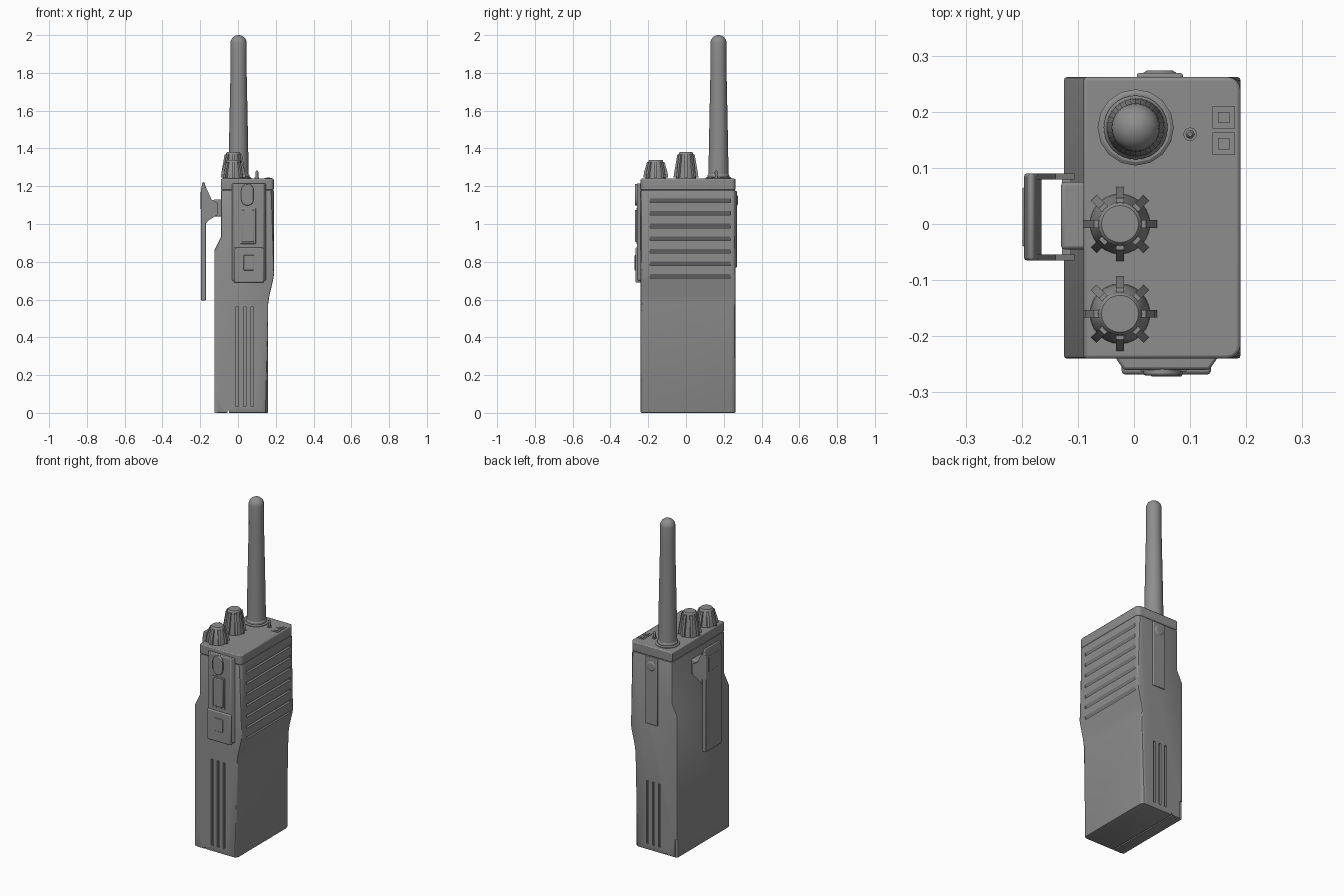
import bpy, bmesh, math
from mathutils import Matrix

if "Cube" in bpy.data.objects:
    bpy.data.objects.remove(bpy.data.objects["Cube"])

grey = bpy.data.materials.new("grey plastic")
grey.use_nodes = True
COLOUR = (0.27, 0.27, 0.27, 1)
grey.diffuse_color = COLOUR
grey.node_tree.nodes["Principled BSDF"].inputs["Base Color"].default_value = COLOUR
parts = []


def finish(name, bm, bevel=0.0, segments=2):
    bmesh.ops.recalc_face_normals(bm, faces=bm.faces)
    mesh = bpy.data.meshes.new(name)
    bm.to_mesh(mesh)
    bm.free()
    mesh.materials.append(grey)
    ob = bpy.data.objects.new(name, mesh)
    bpy.context.collection.objects.link(ob)
    parts.append(ob)
    if bevel:
        mod = ob.modifiers.new("soft edges", "BEVEL")
        mod.width, mod.segments = bevel, segments
        mod.limit_method, mod.angle_limit = "ANGLE", math.radians(40)
    return ob


def add_prism(bm, pts, axis, lo, hi):
    """Extrude a 2D outline along y (points are x, z) or z (points are x, y)."""
    def place(p, t):
        return (p[0], t, p[1]) if axis == "y" else (p[0], p[1], t)
    a = [bm.verts.new(place(p, lo)) for p in pts]
    b = [bm.verts.new(place(p, hi)) for p in pts]
    bm.faces.new(a)
    bm.faces.new(b[::-1])
    for i in range(len(pts)):
        j = (i + 1) % len(pts)
        bm.faces.new((a[i], b[i], b[j], a[j]))
    return a + b


def prism(name, pts, axis, lo, hi, bevel=0.0, segments=2):
    bm = bmesh.new()
    add_prism(bm, pts, axis, lo, hi)
    return finish(name, bm, bevel, segments)


def rect(x0, x1, v0, v1):
    return [(x0, v0), (x1, v0), (x1, v1), (x0, v1)]


def box(name, x, y, z, bevel=0.0):
    return prism(name, rect(*x, *y), "z", *z, bevel)


def add_lathe(bm, profile, centre, sides):
    rings = []
    for r, z in profile:
        rings.append([bm.verts.new((centre[0] + r * math.cos(i * math.tau / sides),
                                    centre[1] + r * math.sin(i * math.tau / sides), z))
                      for i in range(sides)])
    for a, b in zip(rings, rings[1:]):
        for i in range(sides):
            j = (i + 1) % sides
            bm.faces.new((a[i], a[j], b[j], b[i]))
    bm.faces.new(rings[0][::-1])
    bm.faces.new(rings[-1])


def lathe(name, profile, centre, sides=32):
    bm = bmesh.new()
    add_lathe(bm, profile, centre, sides)
    return finish(name, bm)


def capsule(x, z, r, half):
    """Upright rounded slot outline in x, z."""
    return [(x + r * math.cos(a), z + (half if k < 9 else -half) + r * math.sin(a))
            for k in range(18) for a in [math.pi * (k if k < 9 else k - 1) / 8]]


def shell(name, pts, bevel):
    """Case section with larger rounding on its upright +x corners."""
    bm = bmesh.new()
    add_prism(bm, pts, "y", -0.24, 0.262)
    edges = [e for e in bm.edges if all(v.co.x > 0.1 for v in e.verts)
             and abs(e.verts[0].co.y - e.verts[1].co.y) < 0.01]
    bmesh.ops.bevel(bm, geom=edges, offset=0.024, segments=4, profile=0.5, affect="EDGES")
    return finish(name, bm, bevel)


# Case and top cap, meeting at a fine seam
body = shell("case", [(-0.125, 0), (0.16, 0), (0.16, 0.58), (0.166, 0.62), (0.185, 0.70),
                      (0.19, 0.73), (0.19, 1.18), (-0.09, 1.18), (-0.09, 0.93),
                      (-0.125, 0.86)], 0.006)
cap = shell("top_cap", rect(-0.09, 0.19, 1.18, 1.24), 0.006)

# Grooves: speaker louvres, grip slots on both ends, battery seam underneath
bm = bmesh.new()
for i in range(7):
    z = 0.713 + i * 0.0667
    add_prism(bm, [(0.176, z), (0.25, z), (0.25, z + 0.022), (0.19, z + 0.022)],
              "y", -0.19, 0.235)
for x in (-0.005, 0.035, 0.075):
    add_prism(bm, rect(x - 0.007, x + 0.007, 0.035, 0.56), "y", -0.3, -0.229)
    add_prism(bm, rect(x - 0.007, x + 0.007, 0.035, 0.42), "y", 0.251, 0.3)
add_prism(bm, rect(-0.056, -0.048, -0.1, 0.012), "y", -0.3, 0.3)
for lo, hi in ((-0.3, -0.234), (0.256, 0.3)):
    add_prism(bm, rect(-0.2, -0.108, -0.1, 0.11), "y", lo, hi)
cutter = finish("groove_cutter", bm)
cutter.hide_render = True
parts.remove(cutter)
cut = body.modifiers.new("grooves", "BOOLEAN")
cut.object, cut.operation, cut.solver = cutter, "DIFFERENCE", "EXACT"
bpy.context.view_layer.objects.active = body
for name in [m.name for m in body.modifiers]:
    bpy.ops.object.modifier_apply(modifier=name)
bpy.data.objects.remove(cutter)

# Control panel on the front
prism("control_panel", [(-0.035, -0.23), (-0.03, -0.243), (-0.018, -0.26), (0.134, -0.26),
                        (0.146, -0.243), (0.153, -0.23)], "z", 0.70, 1.215, 0.005)
box("talk_button", (-0.022, 0.137), (-0.268, -0.24), (0.69, 0.875), 0.006)
box("talk_button_grip", (0.03, 0.086), (-0.272, -0.262), (0.755, 0.835), 0.003)
box("middle_button_frame", (0.012, 0.094), (-0.263, -0.25), (0.895, 1.085), 0.002)
box("middle_button", (0.02, 0.086), (-0.27, -0.25), (0.905, 1.075), 0.004)
prism("upper_button", capsule(0.05, 1.155, 0.033, 0.025), "y", -0.27, -0.25, 0.004)

# Accessory plate and screw on the back
box("accessory_plate", (0.005, 0.087), (0.25, 0.269), (0.77, 1.175), 0.004)
screw = lathe("plate_screw", [(0.03, 0), (0.03, 0.02), (0.022, 0.025)], (0, 0), 20)
screw.data.transform(Matrix.Translation((0.046, 0.249, 1.125))
                     @ Matrix.Rotation(-math.pi / 2, 4, "X"))

# Antenna with base rings and a domed tip
ANT = (0.003, 0.172)
lathe("antenna_base", [(0.068, 1.235), (0.068, 1.244), (0.062, 1.248)], ANT, 16)
dome = [(0.043 * math.cos(a), 1.957 + 0.043 * math.sin(a))
        for a in [math.radians(d) for d in (0, 15, 30, 45, 60, 75, 86)]]
lathe("antenna", [(0.057, 1.24), (0.057, 1.258), (0.053, 1.264), (0.051, 1.4),
                  (0.046, 1.65), (0.042, 1.84)] + dome, ANT)

# Ribbed control knobs
for name, y, top in (("channel_knob", 0.0, 1.38), ("volume_knob", -0.16, 1.34)):
    x = -0.025
    bm = bmesh.new()
    add_lathe(bm, [(0.054, 1.235), (0.052, 1.26), (0.038, top - 0.006), (0.033, top)], (x, y), 24)
    fin = [(0.03, 1.245), (0.066, 1.245), (0.062, 1.275), (0.046, top - 0.012), (0.03, top - 0.012)]
    for i in range(8):
        verts = add_prism(bm, fin, "y", -0.007, 0.007)
        bmesh.ops.transform(bm, verts=verts, matrix=Matrix.Translation((x, y, 0))
                            @ Matrix.Rotation(i * math.tau / 8, 4, "Z"))
    finish(name, bm)

# Toggle switch and two indicator pads on top
lathe("toggle_base", [(0.012, 1.235), (0.012, 1.246)], (0.1, 0.16), 16)
lathe("toggle_switch", [(0.007, 1.24), (0.008, 1.275), (0.004, 1.282)], (0.1, 0.16), 12)
for label, y in (("rear", 0.19), ("near", 0.143)):
    for part, half, top in (("frame", 0.02, 1.243), ("pad", 0.01, 1.246)):
        box(f"{label}_indicator_{part}", (0.16 - half, 0.16 + half),
            (y - half, y + half), (1.235, top))

# Belt clip: long blade, two cheek arms and a hinge block
Y0, Y1 = -0.065, 0.09
prism("clip_blade", [(-0.195, 0.595), (-0.17, 0.595), (-0.17, 1.02), (-0.165, 1.06),
                     (-0.165, 1.17), (-0.178, 1.222), (-0.188, 1.222), (-0.196, 1.18)],
      "y", Y0, Y1, 0.005)
cheek = [(-0.172, 1.0), (-0.155, 1.02), (-0.106, 1.05), (-0.106, 1.11), (-0.14, 1.13),
         (-0.172, 1.2)]
for side, lo in (("front", Y0), ("back", Y1 - 0.011)):
    prism(f"clip_{side}_cheek", cheek, "y", lo, lo + 0.011)
box("clip_thumb_pad", (-0.199, -0.19), (Y0 + 0.025, Y1 - 0.025), (1.08, 1.17), 0.003)
box("clip_hinge_block", (-0.13, -0.085), (-0.045, 0.075), (1.04, 1.13), 0.006)
box("clip_hinge_pin", (-0.128, -0.112), (Y0 + 0.004, Y1 - 0.004), (1.075, 1.091))

# Smooth shading with sharp edges kept
bpy.ops.object.select_all(action="DESELECT")
for ob in parts:
    ob.select_set(True)
bpy.context.view_layer.objects.active = body
bpy.ops.object.shade_smooth_by_angle(angle=math.radians(30))
